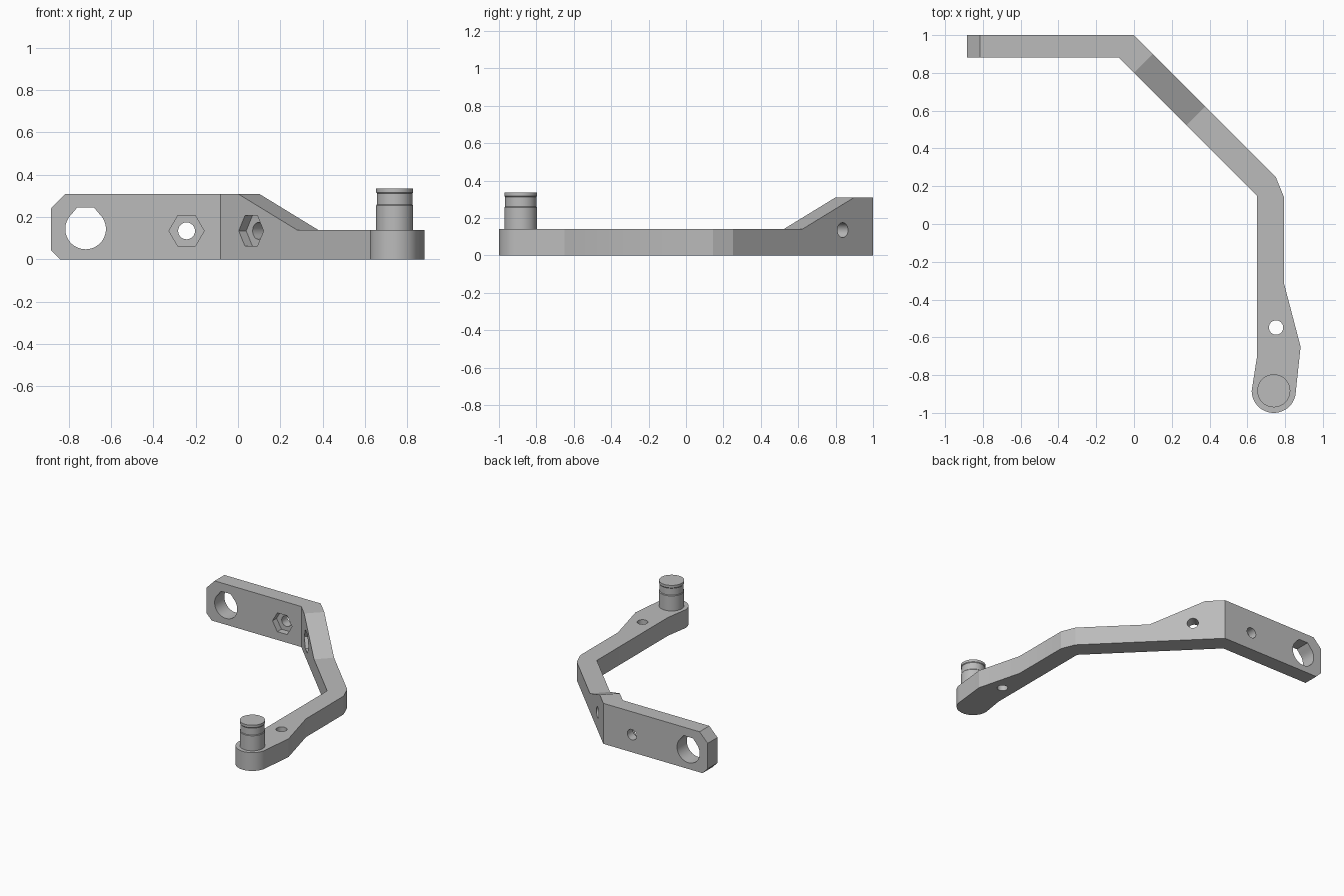
import bpy, bmesh, math
from mathutils import Matrix, Vector

if "Cube" in bpy.data.objects:
    bpy.data.objects.remove(bpy.data.objects["Cube"])

grey = bpy.data.materials.new("plain grey")
grey.use_nodes = True
COLOUR = (0.5, 0.5, 0.5, 1)
grey.diffuse_color = COLOUR
grey.node_tree.nodes["Principled BSDF"].inputs["Base Color"].default_value = COLOUR


def add_object(name, bm):
    bmesh.ops.recalc_face_normals(bm, faces=bm.faces)
    mesh = bpy.data.meshes.new(name)
    bm.to_mesh(mesh)
    bm.free()
    mesh.materials.append(grey)
    obj = bpy.data.objects.new(name, mesh)
    bpy.context.collection.objects.link(obj)
    return obj


def prism(points, start, end, matrix=Matrix()):
    """Extrude a 2D outline along local z, then place it."""
    bm = bmesh.new()
    face = bm.faces.new([bm.verts.new((x, y, start)) for x, y in points])
    top = bmesh.ops.extrude_face_region(bm, geom=[face], use_keep_orig=True)["geom"]
    verts = [v for v in top if isinstance(v, bmesh.types.BMVert)]
    bmesh.ops.translate(bm, vec=(0, 0, end - start), verts=verts)
    bm.transform(matrix)
    return bm, verts


def arc(radius, first, last, count, cx=0, cy=0):
    angles = [math.radians(first + (last - first) * i / (count - 1)) for i in range(count)]
    return [(cx + radius * math.cos(a), cy + radius * math.sin(a)) for a in angles]


def frame(origin, x, y, z):
    m = Matrix((x, y, z)).transposed().to_4x4()
    m.translation = Vector(origin)
    return m


def select(obj):
    bpy.ops.object.select_all(action="DESELECT")
    bpy.context.view_layer.objects.active = obj
    obj.select_set(True)


def cut(obj, points, start, end, matrix=Matrix()):
    cutter = add_object("cutter", prism(points, start, end, matrix)[0])
    cutter.hide_render = True
    bpy.context.view_layer.update()
    mod = obj.modifiers.new("cut", "BOOLEAN")
    mod.operation, mod.solver, mod.object = "DIFFERENCE", "EXACT", cutter
    select(obj)
    bpy.ops.object.modifier_apply(modifier=mod.name)
    bpy.data.objects.remove(cutter)


PIN = (0.74, -0.883)
UP = Vector((0, 0, 1))
BACK = Vector((0, 1, 0))
RIGHT = Vector((1, 0, 0))
DIAG = Vector((1, -1, 0)).normalized()
OUT = Vector((1, 1, 0)).normalized()

# Bent bracket arm, with points where the slope starts and ends on both faces
outline = [(-0.884, 0.882), (-0.884, 1), (0, 1), (0.1, 0.9), (0.378, 0.622), (0.75, 0.25),
           (0.793, 0.145), (0.793, -0.31), (0.882, -0.65)]
outline += arc(0.117, 0, -180, 25, *PIN)
outline += [(0.65, -0.71), (0.65, 0.15), (0.278, 0.522), (0, 0.8), (-0.082, 0.882)]
bm, rim = prism(outline, 0, 0.31)


def rim_vert(x, y):
    return min(rim, key=lambda v: (v.co.x - x) ** 2 + (v.co.y - y) ** 2)


# Split the top across the arm, then lower everything past the slope
for a, b in (((0.1, 0.9), (0, 0.8)), ((0.378, 0.622), (0.278, 0.522))):
    va, vb = rim_vert(*a), rim_vert(*b)
    shared = set(va.link_faces) & set(vb.link_faces)
    bmesh.utils.face_split(shared.pop(), va, vb)
for v in rim:
    if v.co.x - v.co.y > -0.3:
        v.co.z = 0.14
arm = add_object("bracket_arm", bm)

# Clipped corners of the free end
wall = frame((0, 0, 0), RIGHT, UP, BACK)
for corner in ([(-0.884, 0.24), (-0.815, 0.31), (-0.815, 0.4), (-1, 0.4), (-1, 0.24)],
               [(-0.884, 0.045), (-0.84, 0), (-0.84, -0.1), (-1, -0.1), (-1, 0.045)]):
    cut(arm, corner, 0.8, 1.1, wall)

# Large flat-topped hole
drop = arc(0.096, 135, 405, 37, -0.72, 0.144) + [(-0.68, 0.245), (-0.76, 0.245)]
cut(arm, drop, 0.8, 1.1, wall)

# Bolt holes with hexagonal nut pockets on the inner faces
circle = arc(0.04, 0, 345, 24)
hexagon = arc(0.083, 0, 300, 6)
for place in (frame((-0.243, 0.882, 0.135), RIGHT, UP, BACK),
              frame((0.062, 0.738, 0.135), DIAG, UP, OUT)):
    cut(arm, circle, -0.1, 0.2, place)
    cut(arm, hexagon, -0.02, 0.05, place)

# Vertical hole beside the pin
cut(arm, arc(0.038, 0, 345, 24, 0.752, -0.548), -0.1, 0.3)

# Grooved pin, turned from a profile
bm = bmesh.new()
profile = [(0, 0.13), (0.0875, 0.13), (0.0875, 0.255), (0.084, 0.26), (0.084, 0.312),
           (0.0875, 0.317), (0.0875, 0.336), (0, 0.336)]
verts = [bm.verts.new((r, 0, z)) for r, z in profile]
edges = [bm.edges.new(pair) for pair in zip(verts, verts[1:])]
bmesh.ops.spin(bm, geom=verts + edges, cent=(0, 0, 0), axis=(0, 0, 1),
               angle=math.tau, steps=48, use_duplicate=False)
bmesh.ops.remove_doubles(bm, verts=bm.verts, dist=0.0001)
pin = add_object("grooved_pin", bm)
pin.location = (*PIN, 0)

for obj in (arm, pin):
    select(obj)
    bpy.ops.object.shade_smooth_by_angle(angle=math.radians(18))
